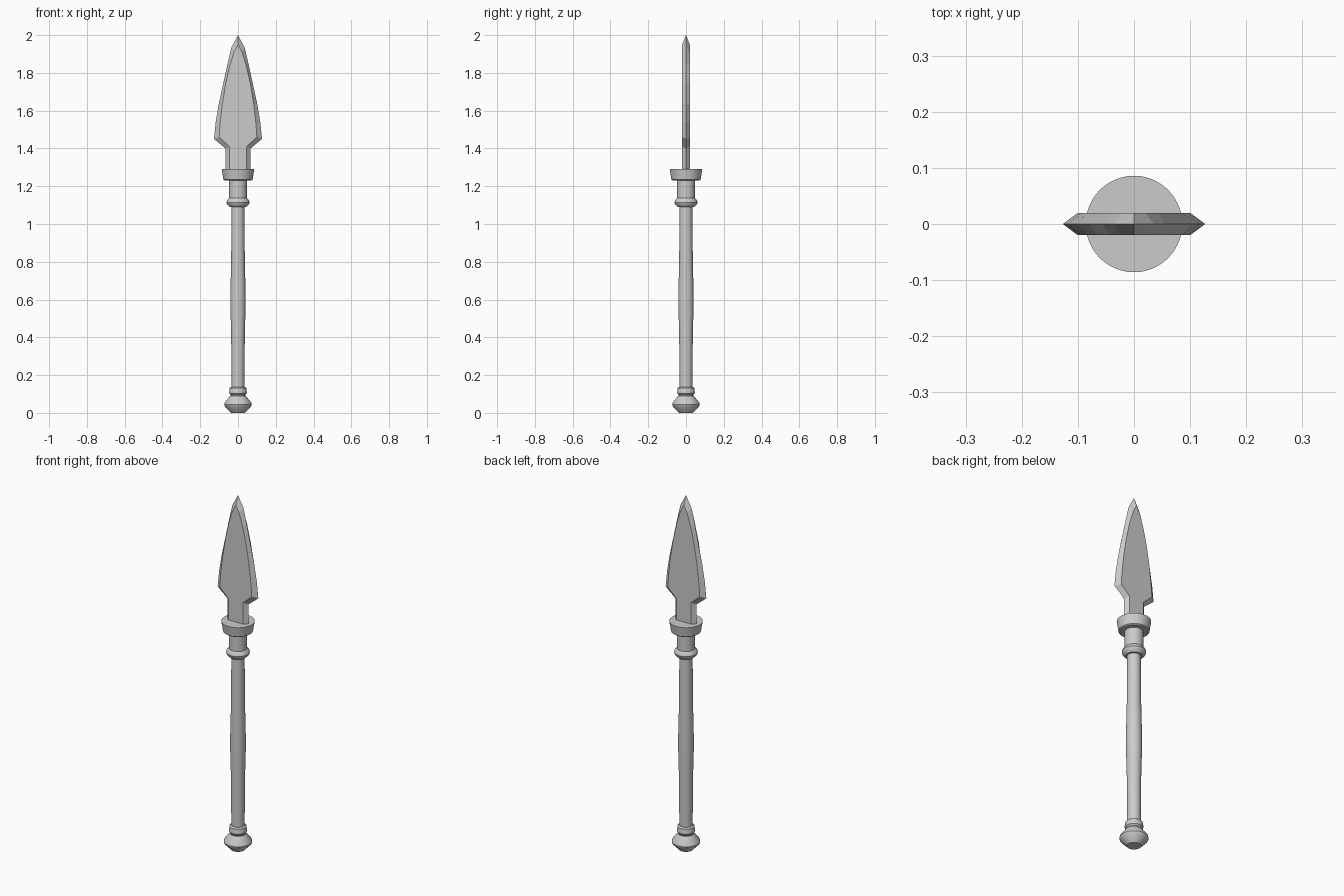
import bpy, bmesh, math

if "Cube" in bpy.data.objects:
    bpy.data.objects.remove(bpy.data.objects["Cube"], do_unlink=True)

steel = bpy.data.materials.new("light_grey")
steel.use_nodes = True
GREY = (0.6, 0.6, 0.6, 1)
steel.diffuse_color = GREY
steel.node_tree.nodes["Principled BSDF"].inputs["Base Color"].default_value = GREY


def add_object(name, bm):
    bmesh.ops.recalc_face_normals(bm, faces=bm.faces)
    mesh = bpy.data.meshes.new(name)
    bm.to_mesh(mesh)
    bm.free()
    mesh.materials.append(steel)
    obj = bpy.data.objects.new(name, mesh)
    bpy.context.collection.objects.link(obj)
    return obj


def turned(name, profile, sides=48):
    """Revolve (radius, height) points about z, with flat end caps."""
    bm = bmesh.new()
    rings = [[bm.verts.new((r * math.cos(math.tau * i / sides),
                            r * math.sin(math.tau * i / sides), z))
              for i in range(sides)] for r, z in profile]
    for low, high in zip(rings, rings[1:]):
        for i in range(sides):
            j = (i + 1) % sides
            bm.faces.new((low[i], low[j], high[j], high[i]))
    bm.faces.new(rings[0])
    bm.faces.new(rings[-1])
    obj = add_object(name, bm)
    bpy.ops.object.select_all(action="DESELECT")
    obj.select_set(True)
    bpy.context.view_layer.objects.active = obj
    bpy.ops.object.shade_smooth_by_angle(angle=math.radians(30))
    return obj


# Grip and fittings
turned("pommel", [(0.036, 0), (0.07, 0.035), (0.073, 0.045), (0.07, 0.055), (0.042, 0.09)])
turned("lower_collar", [(0.038, 0.085), (0.039, 0.095), (0.046, 0.103), (0.047, 0.112),
                        (0.044, 0.12), (0.044, 0.132), (0.036, 0.138)])
turned("shaft", [(0.034, 0.12), (0.036, 0.4), (0.04, 0.56), (0.04, 0.64),
                 (0.036, 0.82), (0.034, 1.1)])
turned("upper_ring", [(0.044, 1.09), (0.058, 1.104), (0.061, 1.115),
                      (0.058, 1.125), (0.046, 1.138)])
turned("socket", [(0.047, 1.12), (0.047, 1.24)])
turned("socket_cup", [(0.07, 1.23), (0.077, 1.235), (0.086, 1.29)])

# Blade: sharp rim on the centre plane, bevelled to a flat face on each side
rim = [(0.066, 1.27), (0.066, 1.40), (0.127, 1.45), (0.118, 1.54), (0.102, 1.635),
       (0.078, 1.745), (0.055, 1.85), (0.035, 1.935), (0, 2.0)]
flat = [(0.045, 1.27), (0.045, 1.41), (0.1, 1.46), (0.094, 1.54), (0.083, 1.635),
        (0.065, 1.745), (0.043, 1.84), (0.021, 1.91), (0, 1.95)]


def outline(bm, half, y):
    points = half + [(-x, z) for x, z in reversed(half[:-1])]
    return [bm.verts.new((x, y, z)) for x, z in points]


bm = bmesh.new()
edge = outline(bm, rim, 0)
for y in (-0.02, 0.02):
    face = outline(bm, flat, y)
    n = len(face)
    for i in range(n):
        j = (i + 1) % n
        bm.faces.new((edge[i], edge[j], face[j], face[i]))
    # Flat side filled in strips mirrored across the centre
    for i in range(n // 2 - 1):
        bm.faces.new((face[i], face[i + 1], face[n - 2 - i], face[n - 1 - i]))
    bm.faces.new((face[n // 2 - 1], face[n // 2], face[n // 2 + 1]))
add_object("blade", bm)
